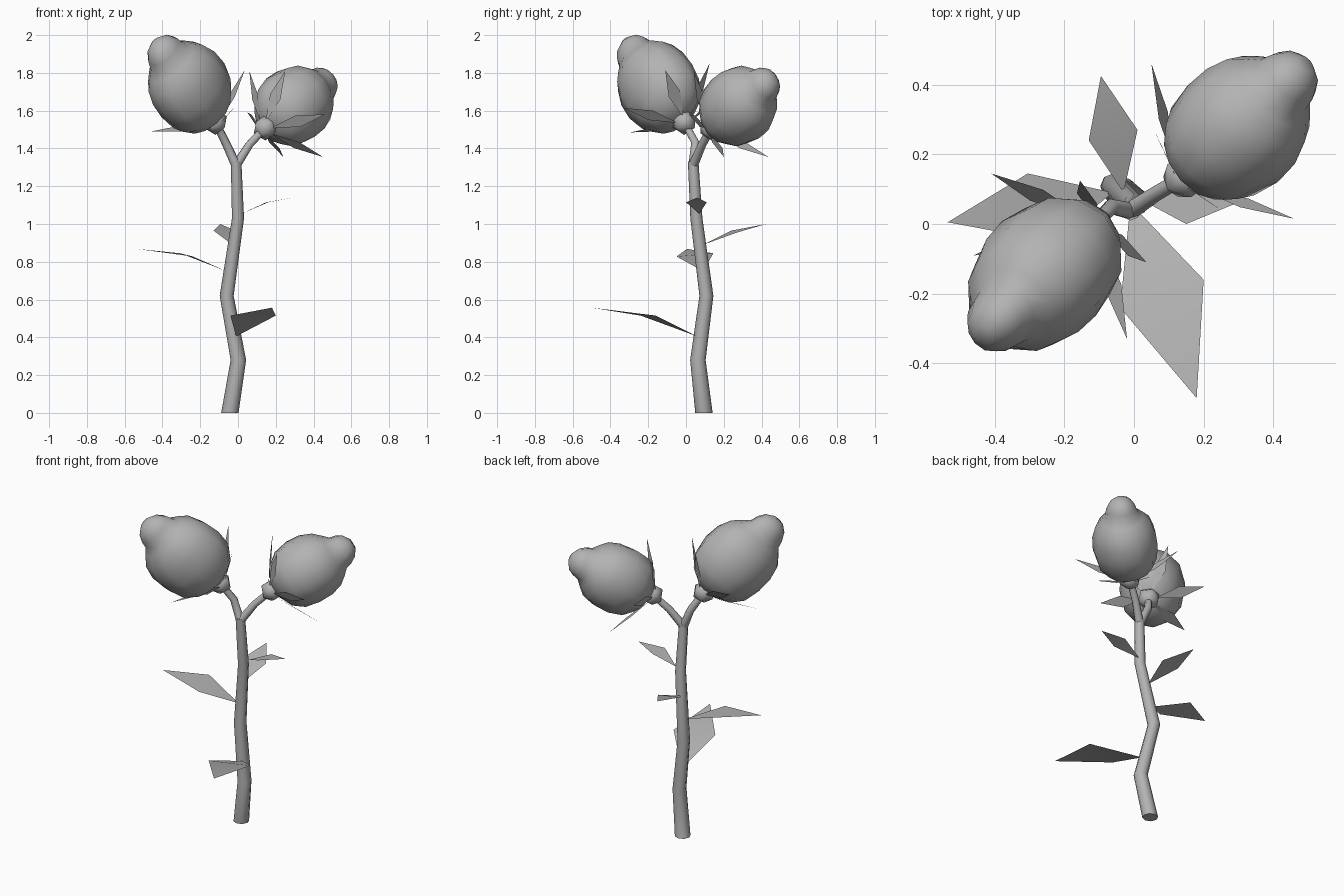
import bpy
import bmesh
from math import cos, sin, pi, radians
from mathutils import Vector

cube = bpy.data.objects.get("Cube")
if cube:
    bpy.data.objects.remove(cube, do_unlink=True)

GREY = (0.45, 0.45, 0.45, 1)
mat = bpy.data.materials.new("plain grey")
mat.use_nodes = True
mat.diffuse_color = GREY
mat.node_tree.nodes["Principled BSDF"].inputs["Base Color"].default_value = GREY


def finish(name, bm, smooth):
    me = bpy.data.meshes.new(name)
    bm.to_mesh(me)
    bm.free()
    me.materials.append(mat)
    ob = bpy.data.objects.new(name, me)
    bpy.context.collection.objects.link(ob)
    bpy.ops.object.select_all(action="DESELECT")
    ob.select_set(True)
    bpy.context.view_layer.objects.active = ob
    bpy.ops.object.shade_smooth_by_angle(angle=radians(smooth))


def loft(name, rings, axis, sides=8, flat=1.0, lobe=0.0, smooth=50):
    """Skin a row of (centre, radius) rings that all face along one axis."""
    bm = bmesh.new()
    u = Vector((0, 1, 0)) if axis.z > 0.99 else Vector((0, 0, 1)).cross(axis).normalized()
    v = axis.cross(u).normalized()
    loops = []
    for k, (c, r) in enumerate(rings):
        loop = []
        for i in range(sides):
            a = 2 * pi * i / sides
            rr = r * (1 + lobe * cos(3 * a + k))
            loop.append(bm.verts.new(Vector(c) + rr * (u * cos(a) * flat + v * sin(a))))
        loops.append(loop)
    for a, b in zip(loops, loops[1:]):
        for i in range(sides):
            j = (i + 1) % sides
            bm.faces.new((a[i], a[j], b[j], b[i]))
    bm.faces.new(loops[0][::-1])
    bm.faces.new(loops[-1])
    finish(name, bm, smooth)


def ball(name, centre, radius):
    bm = bmesh.new()
    bmesh.ops.create_icosphere(bm, subdivisions=1, radius=radius)
    bmesh.ops.translate(bm, verts=bm.verts, vec=centre)
    finish(name, bm, 60)


def blade(name, base, side_a, tip, side_b):
    """Thin four-cornered leaf, bent across its widest line."""
    bm = bmesh.new()
    b, p, t, q = [bm.verts.new(co) for co in (base, side_a, tip, side_b)]
    bm.faces.new((b, p, q))
    bm.faces.new((p, t, q))
    finish(name, bm, 60)


# Main stem and the two branches
loft("stem", [((-0.043, 0.095, 0), 0.046), ((0.002, 0.063, 0.28), 0.041),
              ((-0.06, 0.108, 0.62), 0.037), ((0, 0.055, 1.03), 0.032),
              ((-0.01, 0.038, 1.33), 0.028)], Vector((0, 0, 1)))
fork = (-0.01, 0.038, 1.31)
loft("left_branch", [(fork, 0.026), ((0.06, 0.085, 1.42), 0.022),
                     ((0.145, 0.135, 1.51), 0.021)], Vector((0.6, 0.4, 0.7)).normalized())
loft("right_branch", [(fork, 0.026), ((-0.065, 0.05, 1.43), 0.023),
                      ((-0.12, -0.01, 1.54), 0.021)], Vector((-0.4, -0.1, 0.9)).normalized())

# Stem leaves: base, one side, tip, other side
blade("lower_leaf", (-0.01, 0.06, 0.405), (-0.04, -0.24, 0.515),
      (0.18, -0.5, 0.557), (0.2, -0.16, 0.515))
blade("right_leaf", (-0.06, 0.09, 0.75), (-0.305, 0.145, 0.845),
      (-0.535, 0.005, 0.868), (-0.24, -0.05, 0.828))
blade("back_leaf", (-0.03, 0.09, 0.89), (-0.13, 0.24, 0.965),
      (-0.095, 0.425, 1.0), (0.01, 0.27, 0.955))
blade("left_leaf", (0.02, 0.07, 1.055), (0.15, 0, 1.115),
      (0.295, 0.06, 1.14), (0.16, 0.11, 1.115))

# Bud profile: share of the hip-to-knob length, share of the widest radius.
# The last rings neck in and round off as the knob.
PROFILE = [(0.04, 0.28), (0.13, 0.68), (0.27, 0.93), (0.46, 1.02), (0.64, 1.0),
           (0.79, 0.88), (0.89, 0.68), (0.96, 0.52), (1.04, 0.47),
           (1.12, 0.36), (1.18, 0.16)]


def flower(side, hip, knob, width, flat, tips):
    hip, knob = Vector(hip), Vector(knob)
    span = knob - hip
    axis = span.normalized()
    ball(side + "_hip", hip, 0.068)
    loft(side + "_bud", [(hip + span * t, width * r) for t, r in PROFILE],
         axis, sides=12, flat=flat, lobe=0.02, smooth=80)
    # Six pointed sepals around the hip
    for n, tip in enumerate(tips):
        reach = Vector(tip) - hip
        out = (reach - axis * reach.dot(axis)).normalized()
        across = axis.cross(out) * 0.035
        middle = hip + reach * 0.5 + out * 0.02
        blade(f"{side}_sepal_{n + 1}", hip + out * 0.04,
              middle - across, tip, middle + across)


flower("right", (-0.12, -0.01, 1.54), (-0.385, -0.272, 1.9), 0.226, 0.83,
       [(0.036, -0.11, 1.815), (-0.02, -0.33, 1.615), (-0.27, -0.295, 1.485),
        (-0.46, -0.09, 1.49), (-0.41, 0.145, 1.66), (-0.155, 0.125, 1.85)])
flower("left", (0.145, 0.135, 1.51), (0.44, 0.41, 1.735), 0.2, 0.93,
       [(0.46, 0.015, 1.58), (0.25, 0.04, 1.81), (0.06, 0.265, 1.81),
        (0.05, 0.46, 1.59), (0.24, 0.436, 1.355), (0.45, 0.2, 1.355)])
